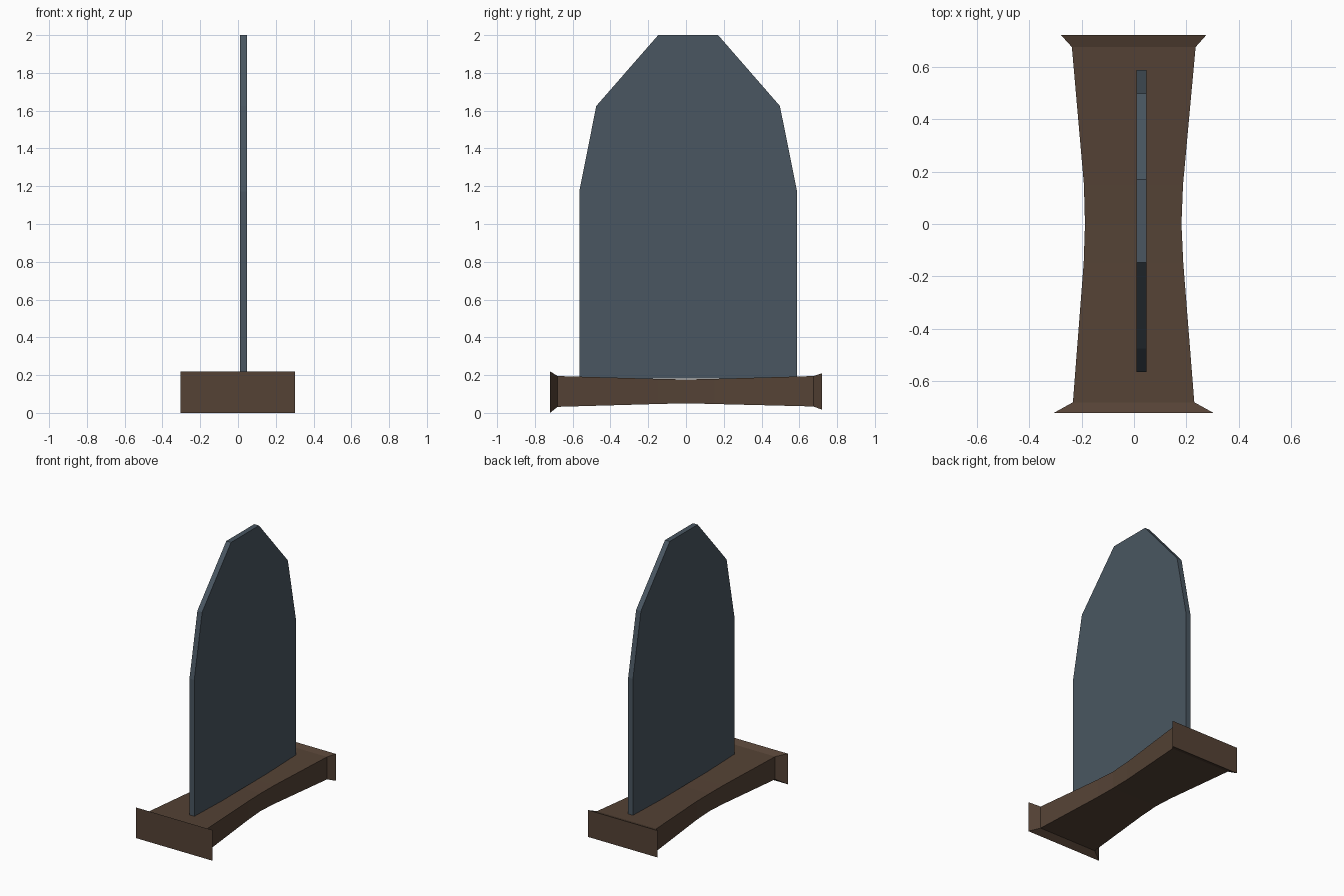
import bpy, bmesh

if "Cube" in bpy.data.objects:
    bpy.data.objects.remove(bpy.data.objects["Cube"])


def material(name, rgb):
    m = bpy.data.materials.new(name)
    m.diffuse_color = (*rgb, 1)
    m.use_nodes = True
    m.node_tree.nodes["Principled BSDF"].inputs["Base Color"].default_value = m.diffuse_color
    return m


def loft(name, rings, mat):
    """Skin a row of closed cross-sections and cap both ends."""
    bm = bmesh.new()
    loops = [[bm.verts.new(p) for p in ring] for ring in rings]
    n = len(loops[0])
    for a, b in zip(loops, loops[1:]):
        for i in range(n):
            j = (i + 1) % n
            bm.faces.new((a[i], a[j], b[j], b[i]))
    bm.faces.new(loops[0])
    bm.faces.new(loops[-1])
    bmesh.ops.recalc_face_normals(bm, faces=bm.faces)
    mesh = bpy.data.meshes.new(name)
    bm.to_mesh(mesh)
    bm.free()
    mesh.materials.append(mat)
    ob = bpy.data.objects.new(name, mesh)
    bpy.context.collection.objects.link(ob)
    return ob


brown = material("dark brown wood", (0.09, 0.055, 0.036))
slate = material("slate blue", (0.067, 0.094, 0.12))

# Waisted base with flared ends: y, left x, right x, bottom z, top z
sections = [
    (-0.72, -0.305, 0.302, 0.0, 0.22),
    (-0.68, -0.233, 0.230, 0.032, 0.195),
    (-0.15, -0.192, 0.188, 0.047, 0.180),
    (0.0, -0.187, 0.181, 0.051, 0.177),
    (0.15, -0.191, 0.187, 0.047, 0.180),
    (0.675, -0.237, 0.235, 0.034, 0.195),
    (0.72, -0.278, 0.275, 0.017, 0.210),
]
loft("base", [[(l, y, b), (r, y, b), (r, y, t), (l, y, t)]
              for y, l, r, b, t in sections], brown)

# Upright slab with a faceted, tapering top: y, z
outline = [(-0.565, 0.183), (0.588, 0.183), (0.588, 1.172), (0.497, 1.625),
           (0.17, 2.0), (-0.147, 2.0), (-0.475, 1.625), (-0.565, 1.172)]
loft("upright_slab", [[(x, y, z) for y, z in outline]
                      for x in (0.01, 0.048)], slate)
